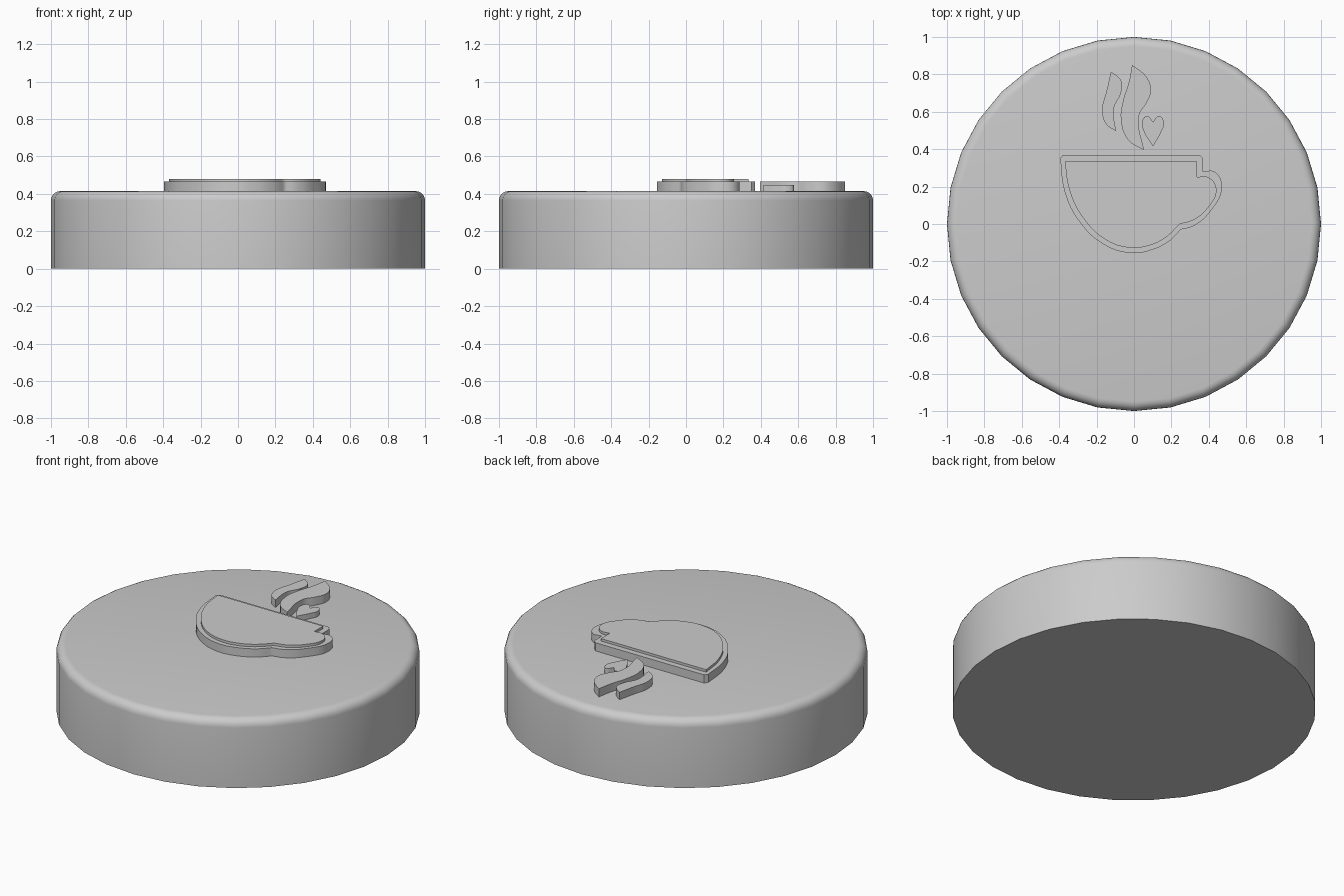
import bpy
import bmesh
import math

if "Cube" in bpy.data.objects:
    bpy.data.objects.remove(bpy.data.objects["Cube"], do_unlink=True)

grey = bpy.data.materials.new("plain grey")
grey.use_nodes = True
grey.diffuse_color = (0.6, 0.6, 0.6, 1)
grey.node_tree.nodes["Principled BSDF"].inputs["Base Color"].default_value = (0.6, 0.6, 0.6, 1)

TOP = 0.415    # upper face of the disc
SINK = 0.01    # how far reliefs reach into the disc


def finish(obj, angle=35):
    bpy.ops.object.select_all(action='DESELECT')
    obj.select_set(True)
    bpy.context.view_layer.objects.active = obj
    if obj.type == 'CURVE':
        bpy.ops.object.convert(target='MESH')
        obj = bpy.context.object
    obj.data.materials.clear()
    obj.data.materials.append(grey)
    bpy.ops.object.shade_smooth_by_angle(angle=math.radians(angle))


def relief(name, points, corners, top):
    """Raised flat shape from a closed outline; listed points are sharp corners."""
    curve = bpy.data.curves.new(name, 'CURVE')
    curve.dimensions = '2D'
    curve.fill_mode = 'BOTH'
    curve.resolution_u = 6
    half = (top - TOP + SINK) / 2
    curve.extrude = half
    spline = curve.splines.new('BEZIER')
    spline.bezier_points.add(len(points) - 1)
    spline.use_cyclic_u = True
    for i, (bp, (x, y)) in enumerate(zip(spline.bezier_points, points)):
        bp.co = (x, y, 0)
        kind = 'VECTOR' if i in corners else 'AUTO'
        bp.handle_left_type = bp.handle_right_type = kind
    obj = bpy.data.objects.new(name, curve)
    bpy.context.collection.objects.link(obj)
    obj.location.z = top - half
    finish(obj)


# Disc with a rounded upper rim
bm = bmesh.new()
bmesh.ops.create_cone(bm, cap_ends=True, segments=32, radius1=1, radius2=1, depth=TOP)
bmesh.ops.translate(bm, verts=bm.verts, vec=(0, 0, TOP / 2))
rim = [e for e in bm.edges if all(v.co.z > TOP - 0.01 for v in e.verts)]
bmesh.ops.bevel(bm, geom=rim, offset=0.05, segments=5, profile=0.5, affect='EDGES')
mesh = bpy.data.meshes.new("disc")
bm.to_mesh(mesh)
bm.free()
disc = bpy.data.objects.new("disc", mesh)
bpy.context.collection.objects.link(disc)
finish(disc)

# Cup outline and the raised plate inside it
relief("cup_border", [
    (-0.38, 0.37), (0.35, 0.37), (0.37, 0.35), (0.37, 0.28), (0.43, 0.28),
    (0.47, 0.20), (0.41, 0.07), (0.32, -0.01), (0.25, -0.03), (0.19, -0.09),
    (0.09, -0.14), (-0.02, -0.155), (-0.16, -0.11), (-0.29, 0.01),
    (-0.37, 0.17), (-0.395, 0.35)], {0, 1, 2, 3, 8, 15}, 0.465)
relief("cup_plate", [
    (-0.37, 0.335), (0.337, 0.335), (0.337, 0.25), (0.39, 0.253),
    (0.44, 0.19), (0.39, 0.08), (0.315, 0.02), (0.245, 0.0), (0.165, -0.075),
    (0.08, -0.115), (-0.02, -0.127), (-0.15, -0.085), (-0.27, 0.03),
    (-0.345, 0.18)], {0, 1, 2, 7}, 0.48)

# Steam wisps and a small heart
relief("steam_left", [
    (-0.123, 0.815), (-0.068, 0.765), (-0.07, 0.70), (-0.107, 0.62),
    (-0.097, 0.497), (-0.15, 0.535), (-0.17, 0.61), (-0.147, 0.71)],
    {0, 4}, 0.46)
relief("steam_right", [
    (-0.01, 0.85), (0.064, 0.79), (0.091, 0.715), (0.068, 0.65), (0.027, 0.58),
    (0.053, 0.395), (-0.032, 0.45), (-0.07, 0.56), (-0.058, 0.66),
    (-0.027, 0.76)], {0, 5}, 0.465)
relief("heart", [
    (0.102, 0.415), (0.053, 0.495), (0.043, 0.545), (0.068, 0.577),
    (0.102, 0.545), (0.135, 0.577), (0.16, 0.54), (0.144, 0.49)],
    {0, 4}, 0.447)
